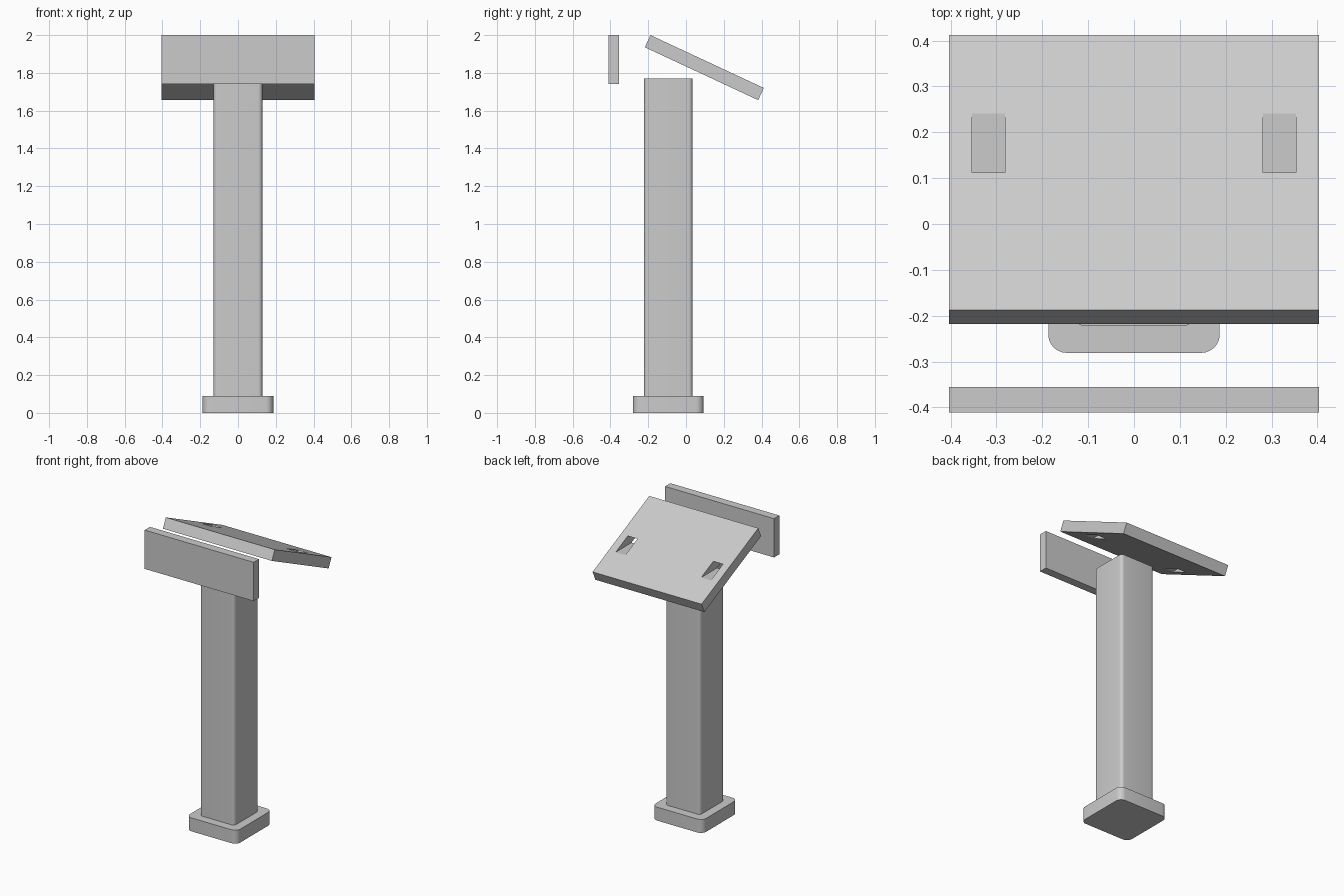
import bpy, bmesh, math
from mathutils import Vector

cube = bpy.data.objects.get("Cube")
if cube:
    bpy.data.objects.remove(cube, do_unlink=True)

grey = bpy.data.materials.new("plain grey")
grey.use_nodes = True
colour = (0.6, 0.6, 0.6, 1)
grey.diffuse_color = colour
grey.node_tree.nodes["Principled BSDF"].inputs["Base Color"].default_value = colour


def box(name, low, high, radius=0, segments=6):
    """Box between two corners, with optional rounded upright edges."""
    low, high = Vector(low), Vector(high)
    bm = bmesh.new()
    bmesh.ops.create_cube(bm, size=1)
    for v in bm.verts:
        v.co = (low + high) / 2 + v.co * (high - low)
    if radius:
        upright = [e for e in bm.edges
                   if abs(e.verts[0].co.z - e.verts[1].co.z) > 0.01]
        bmesh.ops.bevel(bm, geom=upright, offset=radius, segments=segments,
                        profile=0.5, affect='EDGES')
    mesh = bpy.data.meshes.new(name)
    bm.to_mesh(mesh)
    bm.free()
    mesh.materials.append(grey)
    obj = bpy.data.objects.new(name, mesh)
    bpy.context.collection.objects.link(obj)
    if radius:
        activate(obj)
        bpy.ops.object.shade_smooth_by_angle(angle=math.radians(35))
    return obj


def activate(obj):
    bpy.ops.object.select_all(action='DESELECT')
    obj.select_set(True)
    bpy.context.view_layer.objects.active = obj


# Foot and column share one centre line
centre_y = -0.094


def column(name, half, bottom, top, radius):
    return box(name, (-half, centre_y - half, bottom),
               (half, centre_y + half, top), radius)


column("base", 0.187, 0, 0.09, 0.04)
column("post", 0.129, 0.09, 1.77, 0.022)

# Upright panel in front
box("front_panel", (-0.404, -0.411, 1.74), (0.404, -0.355, 2.0))

# Sloping desk top, hinged about its upper front edge
tilt = math.radians(25)
desk = box("desk_top", (-0.404, 0, -0.071), (0.404, 0.662, 0))
desk.rotation_euler.x = -tilt
desk.location = (0, -0.188, 2.0)
activate(desk)
bpy.ops.object.transform_apply(location=True, rotation=True, scale=True)

# Two level slots run straight through the slope
for side in (-1, 1):
    xs = sorted((side * 0.281, side * 0.353))
    cutter = box("slot_cutter", (xs[0], -0.3, 1.8), (xs[1], 0.6, 1.86))
    cutter.hide_render = True
    slot = desk.modifiers.new("slot", 'BOOLEAN')
    slot.operation = 'DIFFERENCE'
    slot.solver = 'EXACT'
    slot.object = cutter
    activate(desk)
    bpy.ops.object.modifier_apply(modifier=slot.name)
    bpy.data.objects.remove(cutter, do_unlink=True)
